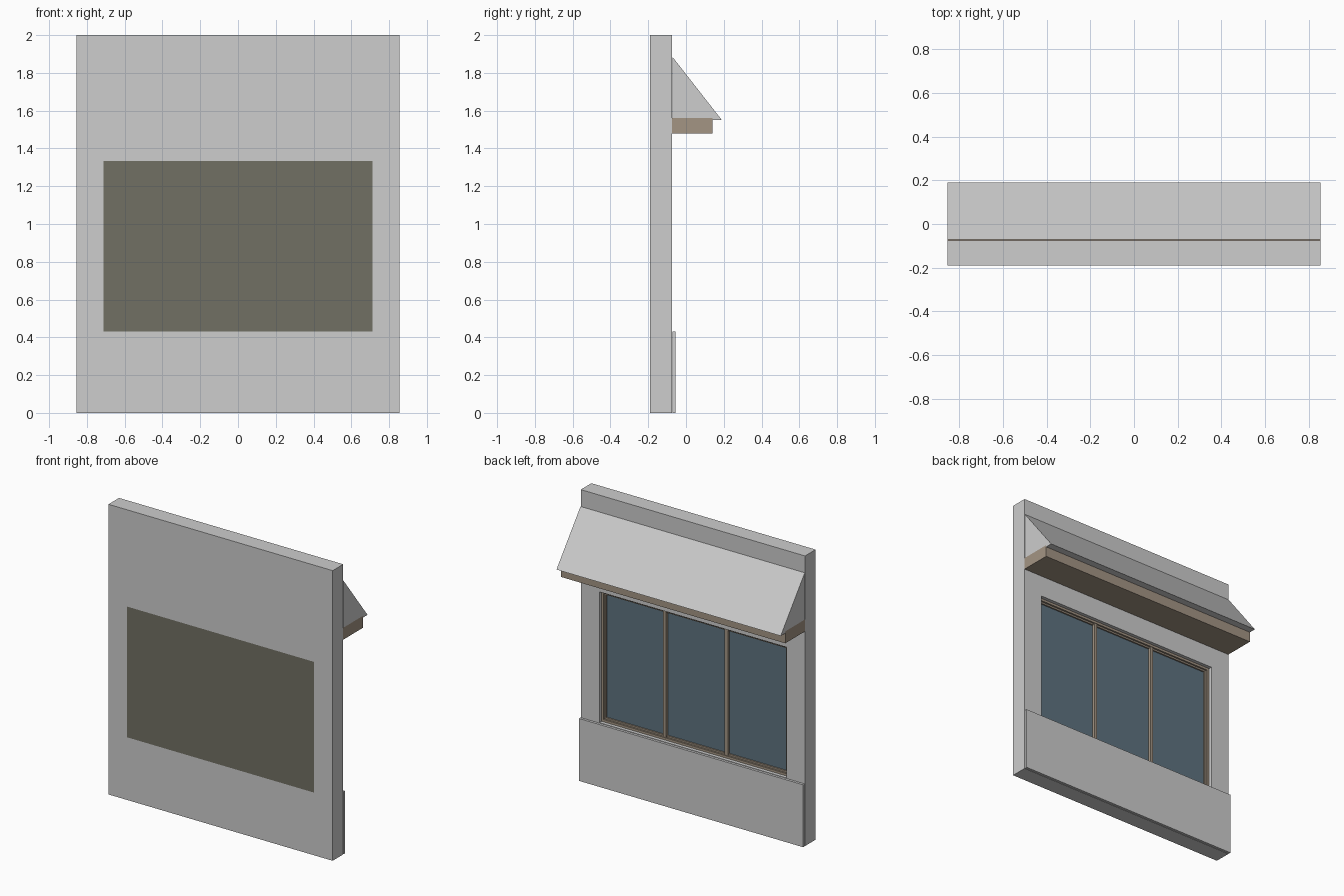
import bpy

old = bpy.data.objects.get("Cube")
if old:
    bpy.data.objects.remove(old, do_unlink=True)


def material(name, rgb):
    m = bpy.data.materials.new(name)
    m.use_nodes = True
    m.diffuse_color = (*rgb, 1)
    m.node_tree.nodes["Principled BSDF"].inputs["Base Color"].default_value = (*rgb, 1)
    return m


PLASTER = material("light grey plaster", (0.61, 0.61, 0.61))
WOOD = material("tan wood", (0.37, 0.30, 0.23))
GLASS = material("blue grey glass", (0.113, 0.172, 0.215))
BACKING = material("dark olive grey", (0.165, 0.16, 0.127))


def add_mesh(name, verts, faces, mat):
    mesh = bpy.data.meshes.new(name)
    mesh.from_pydata(verts, [], faces)
    mesh.materials.append(mat)
    obj = bpy.data.objects.new(name, mesh)
    bpy.context.collection.objects.link(obj)
    return obj


def prism(name, profile, x0, x1, mat):
    """Extrude a (y, z) profile, listed counter-clockwise seen from +x, along x."""
    n = len(profile)
    verts = [(x0, y, z) for y, z in profile] + [(x1, y, z) for y, z in profile]
    faces = [tuple(reversed(range(n))), tuple(range(n, 2 * n))]
    faces += [(i, (i + 1) % n, (i + 1) % n + n, i + n) for i in range(n)]
    return add_mesh(name, verts, faces, mat)


def box(name, x, y, z, mat):
    return prism(name, [(y[0], z[0]), (y[1], z[0]), (y[1], z[1]), (y[0], z[1])], *x, mat)


def ring(name, outer, inner, y0, y1, mat):
    """Rectangular frame; outer and inner are (half width, bottom, top)."""
    def loop(r, y):
        w, b, t = r
        return [(-w, y, b), (w, y, b), (w, y, t), (-w, y, t)]
    verts = loop(outer, y0) + loop(inner, y0) + loop(inner, y1) + loop(outer, y1)
    faces = []
    for k in range(4):                      # front, reveal, back, outside
        a, b = 4 * k, 4 * ((k + 1) % 4)
        for i in range(4):
            j = (i + 1) % 4
            faces.append((a + i, a + j, b + j, b + i))
    return add_mesh(name, verts, faces, mat)


def inset(rect, d):
    return rect[0] - d, rect[1] + d, rect[2] - d


W, FRONT, BACK = 0.855, -0.19, -0.075       # wall half width and faces
OPENING = (0.713, 0.432, 1.333)             # half width, bottom, top
OW, OB, OT = OPENING
GLASS_Y = -0.121

# Wall with its window opening, and the raised panel below the window
ring("wall", (W, 0, 2), OPENING, FRONT, BACK, PLASTER)
box("lower_wall_panel", (-W, W), (BACK + 0.003, -0.055), (0, 0.43), PLASTER)

# Window: backing, glass, outer frame, sash frame and two mullions
box("window_backing", (-OW, OW), (FRONT, GLASS_Y - 0.008), (OB, OT), BACKING)
box("window_glass", (-OW + 0.02, OW - 0.02), (GLASS_Y - 0.008, GLASS_Y),
    (OB + 0.02, OT - 0.02), GLASS)
ring("window_frame", OPENING, inset(OPENING, 0.016), GLASS_Y - 0.008, -0.099, WOOD)
ring("window_sash", inset(OPENING, 0.016), inset(OPENING, 0.027),
     GLASS_Y - 0.008, -0.111, WOOD)
for side, x in (("right", -0.235), ("left", 0.235)):
    box(f"mullion_{side}", (x - 0.012, x + 0.012), (GLASS_Y - 0.004, -0.103),
        (OB + 0.014, OT - 0.014), WOOD)

# Sloped awning resting on a timber beam
prism("awning", [(BACK + 0.003, 1.562), (0.14, 1.562), (0.14, 1.55), (0.19, 1.55),
                 (BACK + 0.003, 1.885)], -W, W, PLASTER)
box("awning_beam", (-W, W), (BACK, 0.14), (1.48, 1.562), WOOD)
